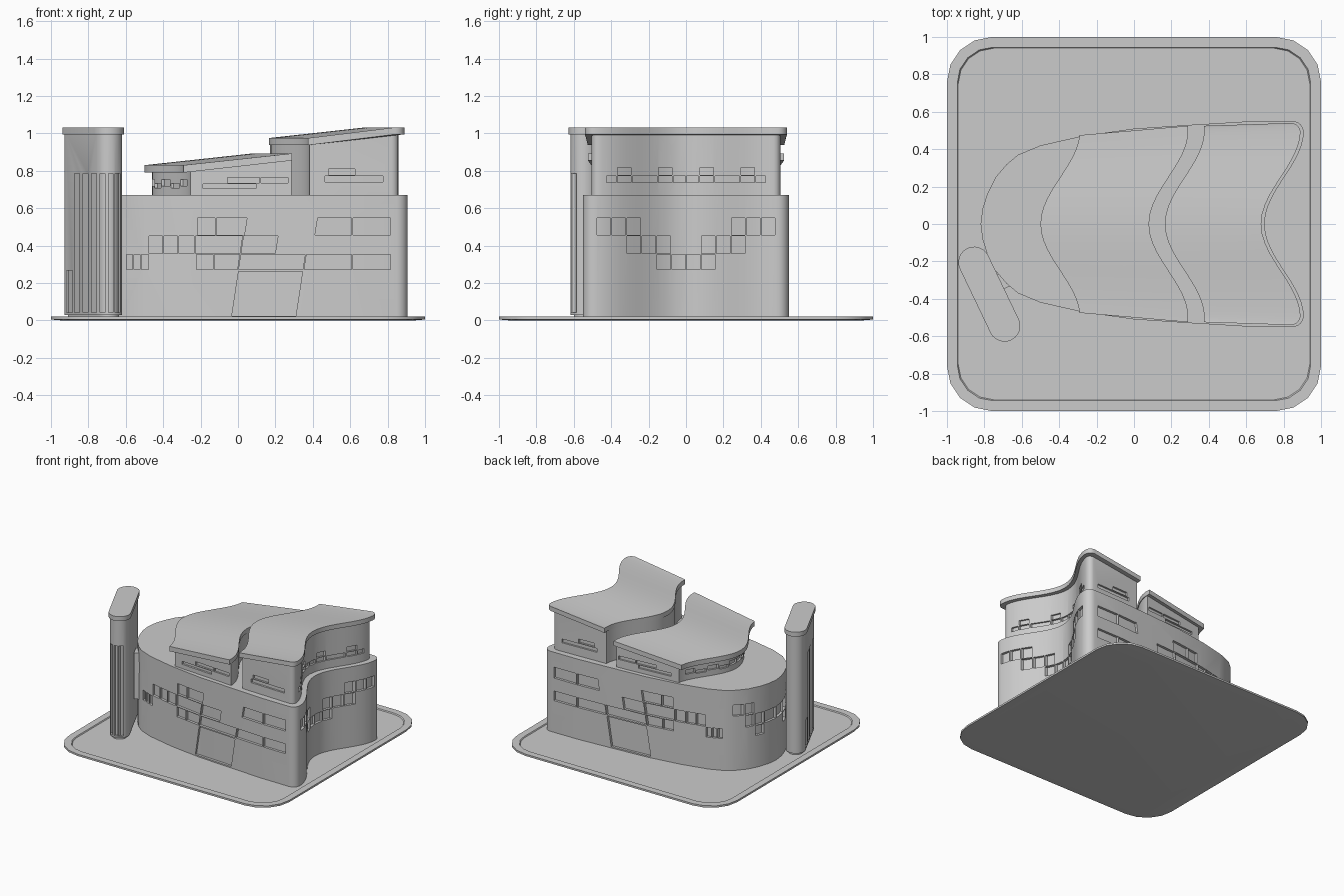
import bpy, bmesh, math

cube = bpy.data.objects.get("Cube")
if cube:
    bpy.data.objects.remove(cube, do_unlink=True)

grey = bpy.data.materials.new("light_grey")
grey.use_nodes = True
grey.diffuse_color = (0.6, 0.6, 0.6, 1)
grey.node_tree.nodes["Principled BSDF"].inputs["Base Color"].default_value = (0.6, 0.6, 0.6, 1)


def finish(name, bm):
    bmesh.ops.recalc_face_normals(bm, faces=bm.faces)
    mesh = bpy.data.meshes.new(name)
    bm.to_mesh(mesh)
    bm.free()
    mesh.materials.append(grey)
    obj = bpy.data.objects.new(name, mesh)
    bpy.context.collection.objects.link(obj)
    return obj


def loft(bm, bottom, top):
    a = [bm.verts.new(p) for p in bottom]
    b = [bm.verts.new(p) for p in top]
    bm.faces.new(a)
    bm.faces.new(b)
    for i in range(len(a)):
        j = (i + 1) % len(a)
        bm.faces.new((a[i], a[j], b[j], b[i]))


def prism(name, plan, z0, z1):
    bm = bmesh.new()
    loft(bm, [(x, y, z0) for x, y in plan], [(x, y, z1) for x, y in plan])
    return finish(name, bm)


def inset(plan, d):
    # moves a counter-clockwise outline inwards
    out = []
    for i, (x, y) in enumerate(plan):
        px, py = plan[i - 1]
        nx, ny = plan[(i + 1) % len(plan)]
        tx, ty = nx - px, ny - py
        k = d / math.hypot(tx, ty)
        out.append((x - ty * k, y + tx * k))
    return out


def wave(x, y, w, r):
    # shared S-shaped edge, with a rounded outer corner
    x += 0.105 * (1 - math.cos(math.pi * min(abs(y), 0.5) / 0.5))
    over = abs(y) - (w - r)
    if r and over > 0:
        x -= r - math.sqrt(max(r * r - over * over, 0))
    return x


def ribbon(name, x0, x1, w0, w1, z0, z1, r=0.0):
    # z0 and z1 are (left, right) heights of the bottom and the top
    bm = bmesh.new()
    n = 32
    rows = []
    for i in range(n + 1):
        t = math.sin(math.pi * (i / n - 0.5))
        a, b = (wave(x0, t * w0, w0, 0), t * w0), (wave(x1, t * w1, w1, r), t * w1)
        rows.append([bm.verts.new(p) for p in
                     ((*a, z0[0]), (*b, z0[1]), (*b, z1[1]), (*a, z1[0]))])
    for p, q in zip(rows, rows[1:]):
        for k in range(4):
            m = (k + 1) % 4
            bm.faces.new((p[k], p[m], q[m], q[k]))
    bm.faces.new(rows[0])
    bm.faces.new(rows[-1])
    return finish(name, bm)


def slant(x, z):
    return x + 0.15 * (z - 0.27) if -0.1 < x < 0.45 else x


def row(bm, axis, edges, z0, z1, lo, hi, lean=False):
    # a row of window openings between successive edges
    g = 0.004
    for a, b in zip(edges, edges[1:]):
        quad = [(a, z0), (b, z0), (b, z1), (a, z1)]
        if lean:
            quad = [(slant(u, z), z) for u, z in quad]
        s = [1, -1, -1, 1]
        quad = [(u + g * k, z + (g if i < 2 else -g) * 0.7)
                for i, ((u, z), k) in enumerate(zip(quad, s))]
        if axis == "y":
            loft(bm, [(u, lo, z) for u, z in quad], [(u, hi, z) for u, z in quad])
        else:
            loft(bm, [(lo, u, z) for u, z in quad], [(hi, u, z) for u, z in quad])


def cut(obj, bm):
    cutter = finish("window_cutter", bm)
    cutter.hide_render = True
    mod = obj.modifiers.new("openings", "BOOLEAN")
    mod.operation, mod.solver, mod.object = "DIFFERENCE", "EXACT", cutter
    bpy.context.view_layer.objects.active = obj
    bpy.ops.object.modifier_apply(modifier=mod.name)
    bpy.data.objects.remove(cutter, do_unlink=True)


# ground slab with a raised rim
def rounded_square(h, r):
    return [(sx * (h - r) + r * math.cos(a), sy * (h - r) + r * math.sin(a))
            for q, (sx, sy) in enumerate(((1, 1), (-1, 1), (-1, -1), (1, -1)))
            for a in [math.pi / 2 * (q + i / 4) for i in range(5)]]


bm = bmesh.new()
rings = []
for h, r, z in ((0.94, 0.19, 0), (1, 0.24, 0.005), (1, 0.24, 0.02),
                (0.945, 0.19, 0.02), (0.94, 0.19, 0.012)):
    rings.append([bm.verts.new((x, y, z)) for x, y in rounded_square(h, r)])
for p, q in zip(rings, rings[1:]):
    for i in range(len(p)):
        j = (i + 1) % len(p)
        bm.faces.new((p[i], p[j], q[j], q[i]))
bm.faces.new(rings[0])
bm.faces.new(rings[-1])
finish("ground_slab", bm)

# main hall: blunt nose at the left, waved wall at the right
side = [(0.6, 0.548), (0.3, 0.53), (0, 0.51), (-0.28, 0.47), (-0.5, 0.42), (-0.62, 0.37),
        (-0.68, 0.32), (-0.74, 0.25), (-0.785, 0.16), (-0.81, 0.08)]
right = [0.55 * math.sin(math.pi / 2 * i / 18) for i in range(1, 19)]
half = [(wave(0.698, y, 0.55, 0.06), y) for y in right] + side
plan = [(0.698, 0)] + half + [(-0.82, 0)] + [(x, -y) for x, y in reversed(half)]
hall = prism("main_hall", plan, 0.012, 0.67)
prism("main_hall_glazing", inset(plan, 0.02), 0.014, 0.66)

LOW, MID, TOP = (0.27, 0.355), (0.355, 0.455), (0.455, 0.55)
bm = bmesh.new()
for s in (-1, 1):
    for edges, z in (([-0.60, -0.56, -0.52, -0.475], LOW), ([-0.225, -0.13, 0, 0.35, 0.61, 0.82], LOW),
                     ([-0.48, -0.40, -0.32, -0.23, 0, 0.19], MID),
                     ([-0.22, -0.12, 0.01], TOP), ([0.38, 0.61, 0.82], TOP), ([0, 0.35], (0.02, 0.265))):
        inner = 0.49 if edges[0] >= 0 or edges[-1] > 0.5 else 0.33
        if edges[-1] > 0.5 and edges[0] < 0:
            row(bm, "y", edges[:3], *z, s * 0.42, s * 0.7, True)
            edges = edges[2:]
        row(bm, "y", edges, *z, s * inner, s * 0.7, True)
    for edges, z in (([0.24, 0.32, 0.40, 0.48], TOP), ([0.08, 0.16, 0.24, 0.32], MID),
                     ([0, 0.08, 0.16], LOW)):
        row(bm, "x", [s * e for e in edges][::s], *z, 0.6, 1)
    for edges, z in (([0.20, 0.27, 0.34], TOP), ([0.12, 0.2, 0.27], MID),
                     ([0.12, 0.2], LOW), ([0, 0.12], MID)):
        row(bm, "x", [s * e for e in edges][::s], *z, -1, -0.62)
cut(hall, bm)

# middle pavilion under the lower sloping roof
mid = ribbon("middle_pavilion", -0.46, 0.075, 0.455, 0.495, (0.66, 0.66), (0.81, 0.87))
ribbon("middle_pavilion_glazing", -0.445, 0.06, 0.44, 0.48, (0.66, 0.66), (0.8, 0.86))
ribbon("lower_roof", -0.5, 0.08, 0.475, 0.525, (0.79, 0.855), (0.83, 0.893))
bm = bmesh.new()
for s in (-1, 1):
    row(bm, "y", [-0.19, 0.1], 0.702, 0.733, s * 0.43, s * 0.6)
    row(bm, "y", [-0.06, 0.12, 0.27], 0.733, 0.768, s * 0.43, s * 0.6)
    for k in range(5):
        a = s * 0.08 * k
        z = (0.705, 0.735) if k % 2 else (0.715, 0.755)
        row(bm, "x", sorted((a, a + s * 0.08)), *z, -0.6, -0.35 if k < 3 else -0.25)
cut(mid, bm)

# upper pavilion under the higher sloping roof
upper = ribbon("upper_pavilion", 0.172, 0.65, 0.49, 0.505, (0.66, 0.66), (0.95, 1.01), 0.04)
ribbon("upper_pavilion_glazing", 0.187, 0.635, 0.475, 0.49, (0.66, 0.66), (0.94, 1.0), 0.04)
ribbon("higher_roof", 0.165, 0.68, 0.525, 0.54, (0.937, 0.995), (0.975, 1.032), 0.05)
bm = bmesh.new()
for s in (-1, 1):
    row(bm, "y", [0.46, 0.78], 0.738, 0.775, s * 0.46, s * 0.6)
    row(bm, "y", [0.48, 0.63], 0.775, 0.812, s * 0.46, s * 0.6)
    row(bm, "x", sorted(s * e for e in (0, 0.07, 0.15, 0.29, 0.37, 0.43)), 0.735, 0.775, 0.55, 1)
    for a, b in ((0.07, 0.15), (0.29, 0.37)):
        row(bm, "x", sorted((s * a, s * b)), 0.775, 0.82, 0.55, 1)
cut(upper, bm)


# free-standing pylon with vertical slots and a cap
def capsule(r):
    heading = math.atan2(-0.35, 0.17)
    return [(cx + r * math.cos(a), cy + r * math.sin(a))
            for q, (cx, cy) in enumerate(((-0.692, -0.545), (-0.855, -0.205)))
            for a in [heading + math.pi * (q - 0.5 + i / 12) for i in range(13)]]


pylon = prism("pylon", capsule(0.073), 0.03, 1.0)
prism("pylon_core", capsule(0.055), 0.012, 0.99)
prism("pylon_cap", capsule(0.084), 0.995, 1.032)
bm = bmesh.new()
for x in (-0.86, -0.815, -0.77, -0.725, -0.68, -0.645):
    end = max(-0.2 - 2.06 * (x + 0.86), -0.54)
    row(bm, "y", [x - 0.017, x + 0.017], 0.04, 0.787, -0.8, end)
row(bm, "y", [-0.922, -0.882], 0.04, 0.27, -0.8, -0.2)
cut(pylon, bm)

# short link between the pylon and the hall
prism("pylon_link", [(-0.70, -0.35), (-0.62, -0.31), (-0.66, -0.27), (-0.74, -0.27)], 0.24, 0.62)

# soft shading on the curved walls
bpy.ops.object.select_all(action="DESELECT")
for obj in bpy.context.scene.objects:
    if obj.type == "MESH":
        obj.select_set(True)
        bpy.context.view_layer.objects.active = obj
bpy.ops.object.shade_smooth_by_angle(angle=math.radians(30))
